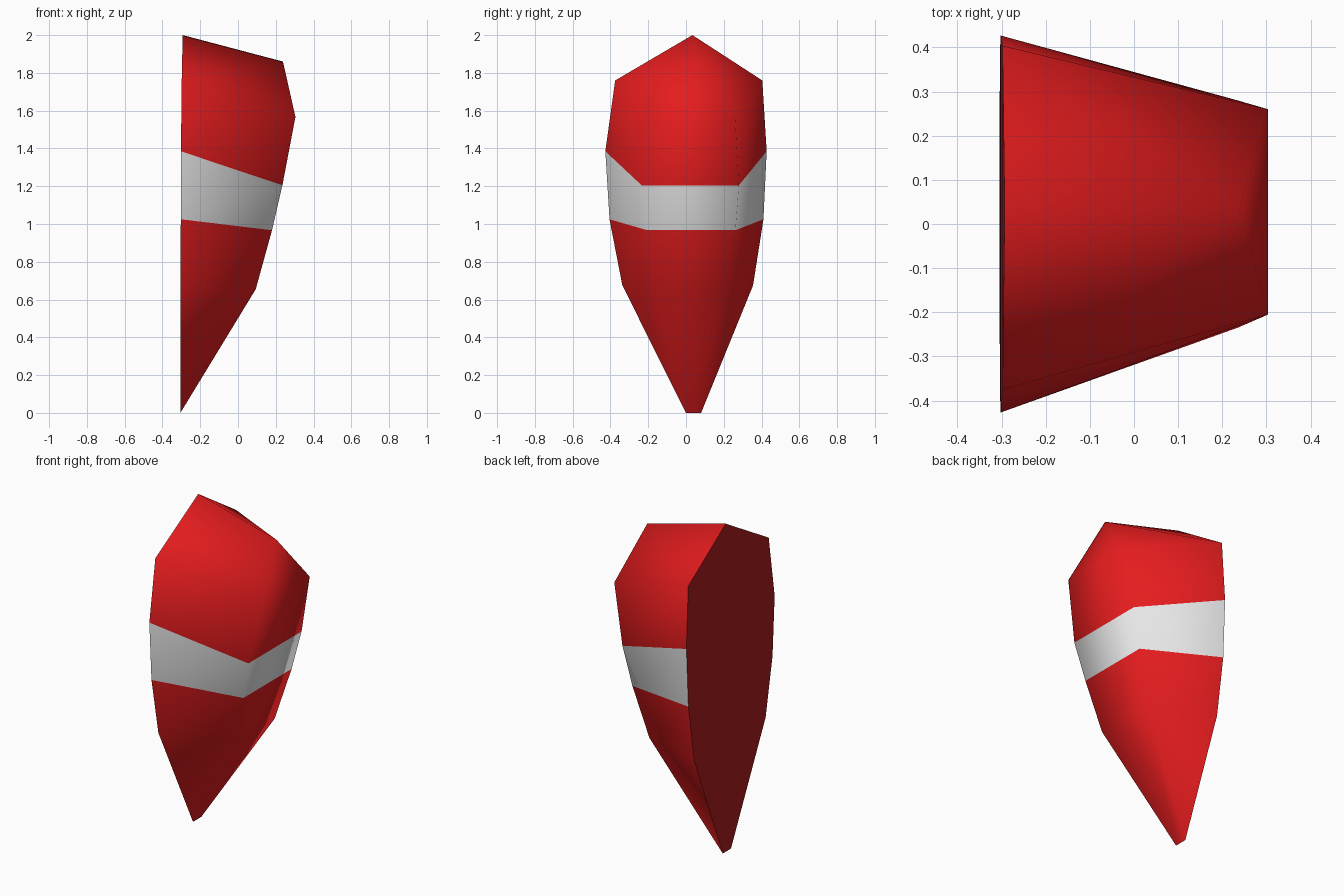
import bpy, bmesh, math

if "Cube" in bpy.data.objects:
    bpy.data.objects.remove(bpy.data.objects["Cube"])

# Levels from tip to peak:
# (back x, back left y, back right y, back z, front x, front left y, front right y, front z)
LEVELS = [
    (-0.305, 0.00, 0.08, 0.00, -0.305, 0.00, 0.08, 0.00),
    (-0.304, -0.337, 0.355, 0.675, 0.094, -0.165, 0.22, 0.655),
    (-0.303, -0.405, 0.41, 1.025, 0.18, -0.205, 0.262, 0.967),
    (-0.302, -0.427, 0.427, 1.385, 0.235, -0.235, 0.28, 1.205),
    (-0.298, -0.375, 0.404, 1.76, 0.304, -0.205, 0.26, 1.567),
    (-0.293, 0.034, 0.034, 2.00, 0.238, 0.034, 0.034, 1.86),
]
BAND = 2  # the pale band sits between levels 2 and 3
RED, GREY, DARK = 0, 1, 2


def material(name, colour):
    m = bpy.data.materials.new(name)
    m.diffuse_color = (*colour, 1)
    m.use_nodes = True
    m.node_tree.nodes["Principled BSDF"].inputs["Base Color"].default_value = m.diffuse_color
    return m


bm = bmesh.new()
rings = []
for bx, bl, br, bz, fx, fl, fr, fz in LEVELS:
    pts = [(bx, bl, bz), (fx, fl, fz), (fx, fr, fz), (bx, br, bz)]
    rings.append([bm.verts.new(p) for p in pts])


def face(verts, colour):
    bm.faces.new(verts).material_index = colour


# Shell wrapped around the levels: left side, front and right side
for i, (lo, hi) in enumerate(zip(rings[:-2], rings[1:-1])):
    for j in range(3):
        face((lo[j], lo[j + 1], hi[j + 1], hi[j]), GREY if i == BAND else RED)

# Ridged top, its slopes folded outwards
lo, hi = rings[-2:]
face((lo[0], lo[1], hi[1]), RED)
face((lo[0], hi[1], hi[0]), RED)
face((lo[1], lo[2], hi[2], hi[1]), RED)
face((lo[2], lo[3], hi[2]), RED)
face((lo[3], hi[3], hi[2]), RED)

# Flat dark back
for lo, hi in zip(rings, rings[1:]):
    face((lo[3], lo[0], hi[0], hi[3]), DARK)

# Close the pointed tip and the ridge at the top
bmesh.ops.remove_doubles(bm, verts=bm.verts[:], dist=0.001)
bmesh.ops.recalc_face_normals(bm, faces=bm.faces[:])

mesh = bpy.data.meshes.new("tapered_shell")
bm.to_mesh(mesh)
bm.free()
mesh.materials.append(material("red", (0.78, 0.0116, 0.013)))
mesh.materials.append(material("light grey", (0.8, 0.8, 0.8)))
mesh.materials.append(material("dark red", (0.40, 0.012, 0.014)))
shell = bpy.data.objects.new("tapered_shell", mesh)
bpy.context.collection.objects.link(shell)

# Soft shading around the front, crisp edge at the flat back
bpy.context.view_layer.objects.active = shell
shell.select_set(True)
bpy.ops.object.shade_smooth_by_angle(angle=math.radians(80))
